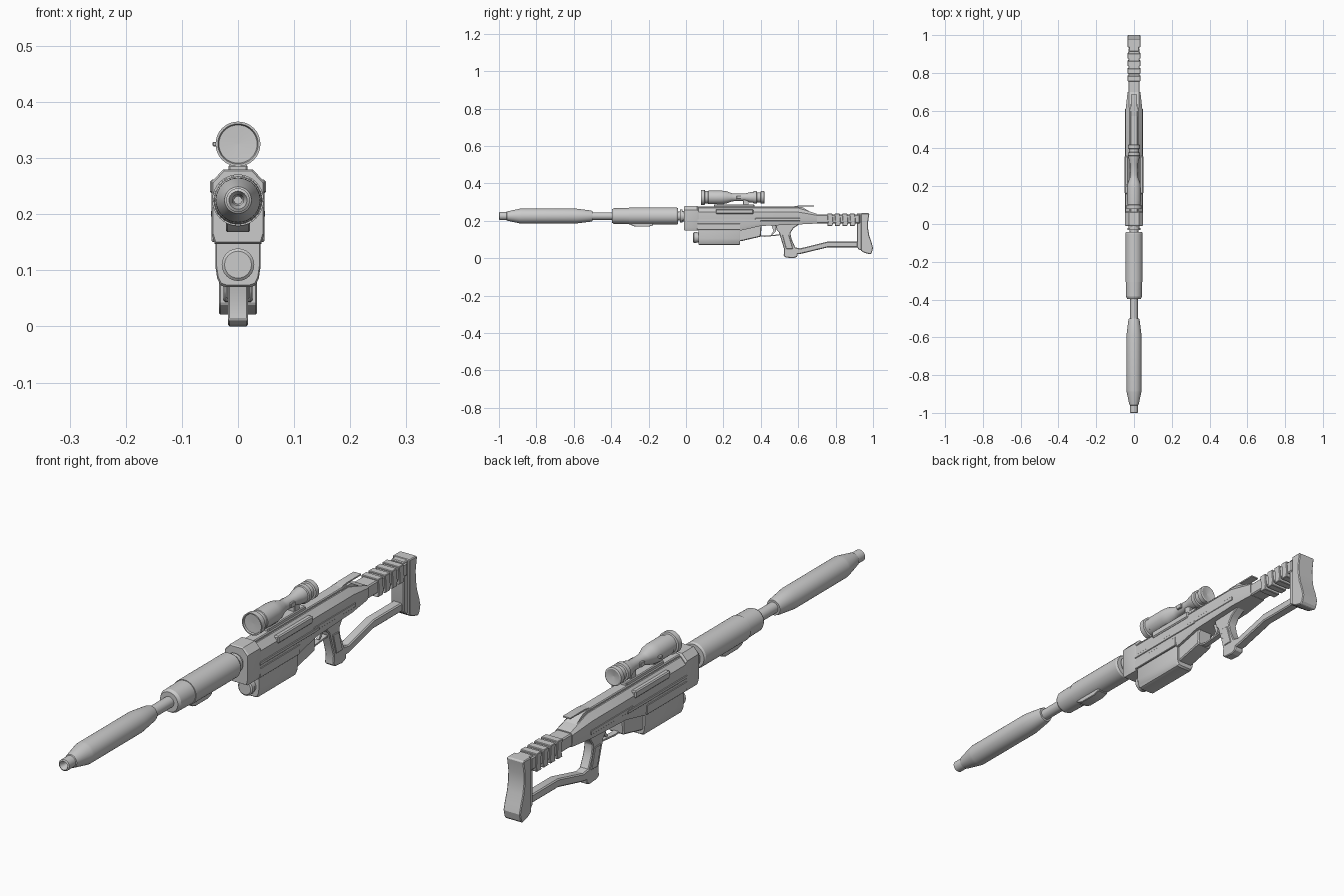
import bpy, bmesh, math
from mathutils import Vector

grey = bpy.data.materials.new("plain grey")
grey.diffuse_color = (0.6, 0.6, 0.6, 1)
AX = 0.225   # height of the barrel axis


def finish(name, bm, bevel=0.0):
    bmesh.ops.remove_doubles(bm, verts=bm.verts, dist=1e-6)
    bmesh.ops.recalc_face_normals(bm, faces=bm.faces)
    if bevel:
        edges = [e for e in bm.edges if len(e.link_faces) == 2 and e.calc_face_angle() > 0.6]
        bmesh.ops.bevel(bm, geom=edges, offset=bevel, segments=1, affect='EDGES')
    me = bpy.data.meshes.new(name)
    bm.to_mesh(me)
    bm.free()
    me.materials.append(grey)
    me.shade_smooth()
    me.set_sharp_from_angle(angle=math.radians(25))
    ob = bpy.data.objects.new(name, me)
    bpy.context.collection.objects.link(ob)
    return ob


def loft(name, rings, bevel=0.0, caps=True):
    bm = bmesh.new()
    vs = [[bm.verts.new(p) for p in r] for r in rings]
    n = len(vs[0])
    for a, b in zip(vs, vs[1:]):
        for i in range(n):
            j = (i + 1) % n
            bm.faces.new((a[i], a[j], b[j], b[i]))
    if caps:
        bm.faces.new(vs[0])
        bm.faces.new(vs[-1])
    return finish(name, bm, bevel)


def lathe(name, prof, z=AX, n=32):
    """Turned part along y from (y, radius) pairs."""
    rings = [[(r * math.cos(2 * math.pi * i / n), y, z + r * math.sin(2 * math.pi * i / n))
              for i in range(n)] for y, r in prof]
    return loft(name, rings)


def side(name, prof, hw, bevel=0.0, x0=0.0):
    """Side outline of (y, z) pairs, given a thickness along x."""
    return loft(name, [[(x0 + s * hw, y, z) for y, z in prof] for s in (-1, 1)], bevel)


def box(name, x, y, z, bevel=0.0):
    return side(name, [(y[0], z[0]), (y[1], z[0]), (y[1], z[1]), (y[0], z[1])],
                (x[1] - x[0]) / 2, bevel, (x[0] + x[1]) / 2)


def section(y, hw, zb, zt, top=0.55, ch=0.022):
    half = [(hw * top, zt), (hw, zt - ch), (hw, zb + 0.018), (hw * 0.88, zb)]
    return [(x, y, z) for x, z in half] + [(-x, y, z) for x, z in reversed(half)]


# Suppressor with a bored muzzle
lathe("suppressor", [(-0.93, 0.007), (-0.985, 0.010), (-1.0, 0.016), (-0.997, 0.021),
                     (-0.96, 0.021), (-0.958, 0.024), (-0.945, 0.027), (-0.89, 0.039),
                     (-0.88, 0.040), (-0.59, 0.040), (-0.51, 0.030), (-0.50, 0.027),
                     (-0.50, 0.018)])
lathe("barrel", [(-0.51, 0.020), (0.02, 0.020)])
# Handguard and its front cap
lathe("handguard_front", [(-0.396, 0.026), (-0.396, 0.036), (-0.385, 0.042), (-0.306, 0.0435)])
lathe("handguard", [(-0.306, 0.046), (-0.05, 0.046), (-0.043, 0.042), (-0.043, 0.02)])
side("handguard_lug", [(-0.305, 0.185), (-0.29, 0.174), (-0.27, 0.168), (-0.20, 0.168),
                       (-0.176, 0.176), (-0.176, 0.19)], 0.021, 0.002)
lathe("barrel_collar", [(-0.045, 0.024), (-0.033, 0.024), (-0.033, 0.034), (-0.02, 0.034),
                        (-0.02, 0.028), (0.01, 0.028)])

# Receiver
loft("receiver_front", [section(-0.01, 0.045, 0.150, 0.277), section(-0.005, 0.047, 0.147, 0.28),
                        section(0.06, 0.047, 0.147, 0.28), section(0.066, 0.045, 0.147, 0.272)])
loft("receiver", [section(0.06, 0.045, 0.147, 0.268), section(0.29, 0.045, 0.147, 0.268),
                  section(0.40, 0.045, 0.172, 0.268), section(0.60, 0.045, 0.180, 0.268),
                  section(0.70, 0.034, 0.185, 0.237, 0.8, 0.008)])
for s, tag in ((1, "right"), (-1, "left")):
    def sx(a, b):
        return (min(s * a, s * b), max(s * a, s * b))
    box("side_rail_" + tag, sx(0.04, 0.048), (0.06, 0.40), (0.195, 0.207), 0.0015)
    box("side_strip_" + tag, sx(0.04, 0.047), (0.37, 0.61), (0.199, 0.214), 0.0015)
    box("shoulder_plate_" + tag, sx(0.03, 0.050), (0.16, 0.36), (0.236, 0.262), 0.004)
    box("lower_skirt_" + tag, sx(0.038, 0.047), (0.06, 0.29), (0.15, 0.185), 0.002)
box("top_rail", (-0.02, 0.02), (0.06, 0.60), (0.26, 0.276), 0.003)
box("scope_rail", (-0.017, 0.017), (0.15, 0.365), (0.27, 0.288), 0.003)
# Rear sight
side("rear_sight", [(0.56, 0.265), (0.59, 0.276), (0.685, 0.276), (0.685, 0.281),
                    (0.60, 0.281), (0.55, 0.272)], 0.015)
side("rear_sight_base", [(0.54, 0.26), (0.57, 0.274), (0.62, 0.274), (0.66, 0.25)], 0.022)

# Magazine housing, front knob and rear fairing
def mag(y, k):
    half = [(0.040, 0.15), (0.040, 0.105), (0.037, 0.085), (0.031, 0.073), (0.022, 0.070)]
    return ([(x * k, y, 0.15 - (0.15 - z) * k) for x, z in half]
            + [(-x * k, y, 0.15 - (0.15 - z) * k) for x, z in reversed(half)])
loft("magazine", [mag(0.066, 0.95), mag(0.071, 1), mag(0.283, 1), mag(0.29, 0.94)])
lathe("magazine_knob", [(0.038, 0.024), (0.042, 0.029), (0.055, 0.029), (0.057, 0.026),
                        (0.075, 0.026)], 0.110, 24)
side("magazine_fairing", [(0.28, 0.18), (0.28, 0.090), (0.30, 0.092), (0.40, 0.115),
                          (0.405, 0.18)], 0.030, 0.004)

# Trigger and guard
side("trigger_guard", [(0.395, 0.116), (0.42, 0.114), (0.50, 0.121), (0.50, 0.127),
                       (0.42, 0.120), (0.395, 0.123)], 0.010)
side("trigger", [(0.455, 0.18), (0.468, 0.145), (0.455, 0.127), (0.462, 0.124),
                 (0.480, 0.142), (0.485, 0.18)], 0.005)
# Grip
side("grip", [(0.475, 0.19), (0.485, 0.15), (0.497, 0.138), (0.512, 0.09), (0.525, 0.045),
              (0.522, 0.012), (0.535, 0.003), (0.575, 0.0), (0.595, 0.008), (0.597, 0.04),
              (0.585, 0.055), (0.565, 0.10), (0.558, 0.135), (0.575, 0.16), (0.62, 0.19)],
     0.018, 0.003)
side("grip_panel", [(0.515, 0.125), (0.535, 0.05), (0.572, 0.05), (0.55, 0.125)], 0.021, 0.002)

# Skeleton stock: upper beam, ribs, lower strut, butt
box("stock_beam", (-0.030, 0.030), (0.68, 0.93), (0.186, 0.233), 0.004)
for i in range(4):
    y = 0.755 + i * 0.040
    side("stock_rib_%d" % (i + 1), [(y, 0.173), (y + 0.028, 0.173), (y + 0.032, 0.19),
                                    (y + 0.028, 0.238), (y, 0.238), (y + 0.004, 0.19)],
         0.034, 0.002)
side("stock_strut", [(0.58, 0.020), (0.61, 0.022), (0.755, 0.057), (0.93, 0.057), (0.93, 0.088),
                     (0.755, 0.088), (0.61, 0.052), (0.58, 0.058)], 0.018, 0.004)
side("butt_frame", [(0.913, 0.238), (0.913, 0.06), (0.925, 0.045), (0.96, 0.04), (0.96, 0.238)],
     0.026, 0.003)
side("butt_plate", [(0.935, 0.24), (0.935, 0.040), (0.95, 0.030), (0.985, 0.020), (0.994, 0.030),
                    (1.0, 0.055), (0.992, 0.085), (0.980, 0.12), (0.974, 0.155),
                    (0.973, 0.19), (0.980, 0.235), (0.978, 0.24)], 0.034, 0.003)

# Scope with mounts and knobs
lathe("scope", [(0.088, 0.001), (0.086, 0.034), (0.080, 0.036), (0.080, 0.040), (0.100, 0.040),
                (0.102, 0.034), (0.118, 0.034), (0.120, 0.036), (0.19, 0.036), (0.215, 0.033),
                (0.245, 0.022), (0.26, 0.020), (0.315, 0.020), (0.34, 0.027), (0.36, 0.029),
                (0.362, 0.033), (0.378, 0.033), (0.380, 0.027), (0.398, 0.027),
                (0.400, 0.033), (0.418, 0.033), (0.420, 0.028), (0.414, 0.001)], 0.325)
for i, (a, b) in enumerate(((0.165, 0.20), (0.305, 0.335))):
    box("scope_mount_%d" % (i + 1), (-0.014, 0.014), (a, b), (0.275, 0.312), 0.002)
box("scope_knob", (-0.045, 0.0), (0.195, 0.208), (0.321, 0.329), 0.001)
box("scope_adjuster", (-0.025, 0.025), (0.27, 0.295), (0.316, 0.334), 0.002)
